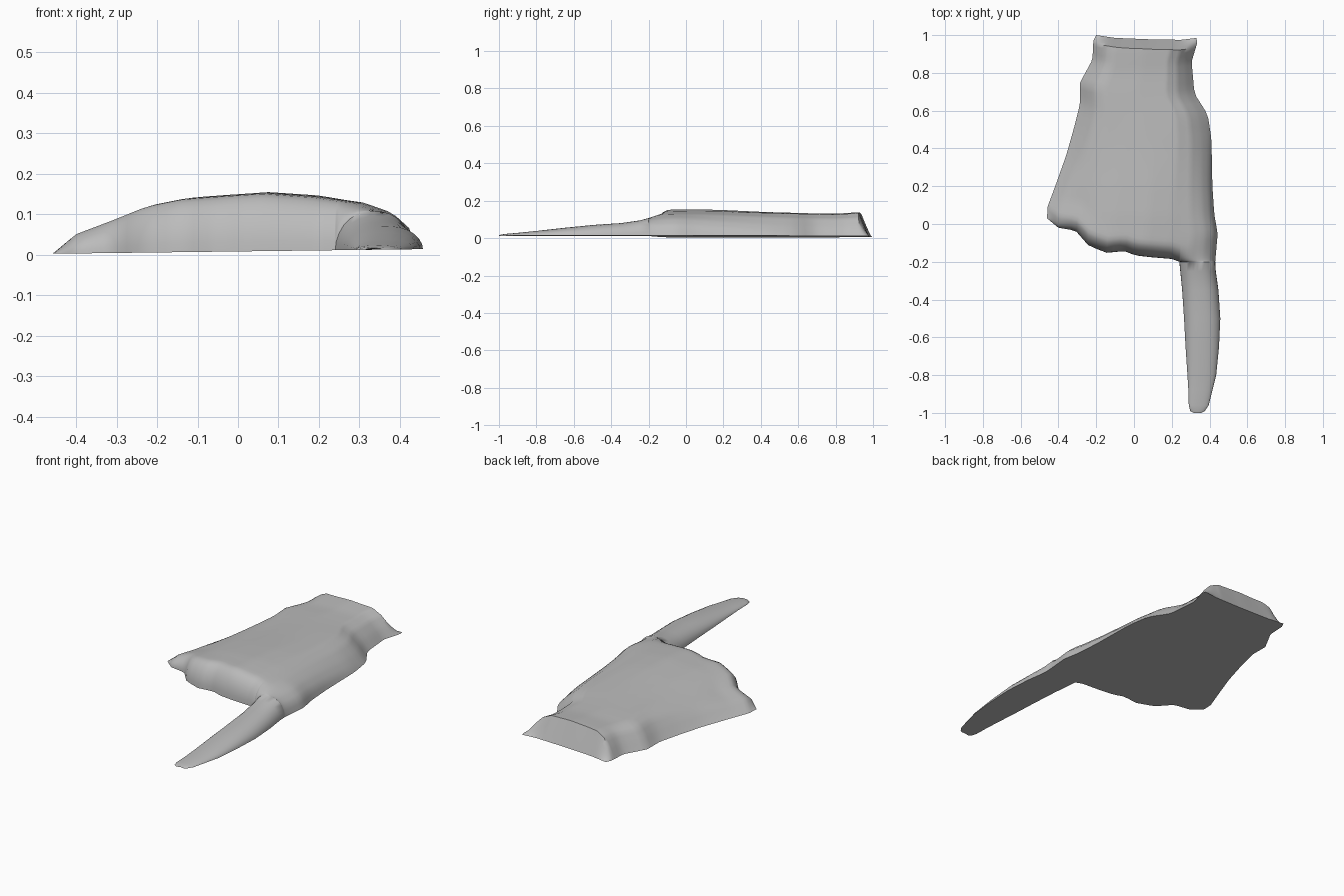
import bpy, bmesh, math

if "Cube" in bpy.data.objects:
    bpy.data.objects.remove(bpy.data.objects["Cube"])

grey = bpy.data.materials.new("plain grey")
grey.diffuse_color = (0.5, 0.5, 0.5, 1)
grey.use_nodes = True
grey.node_tree.nodes["Principled BSDF"].inputs["Base Color"].default_value = grey.diffuse_color


def interp(pts, t):
    """Piecewise linear lookup in a list of (key, value) pairs."""
    if t <= pts[0][0]:
        return pts[0][1]
    for (a, va), (b, vb) in zip(pts, pts[1:]):
        if t <= b:
            return va + (vb - va) * (t - a) / (b - a)
    return pts[-1][1]


def base(x):
    """Slightly tilted flat underside."""
    return 0.002 + 0.0125 * (x + 0.46)


def spaced(n):
    """0..1 samples, denser near both ends."""
    return [0.5 - 0.5 * math.cos(math.pi * i / n) for i in range(n + 1)]


# Outline curves of the back of the hand, and its cross-sections
front = [(-.46, .03), (-.40, -.02), (-.31, -.035), (-.24, -.115), (-.13, -.158), (-.10, -.145),
         (-.03, -.147), (.0, -.165), (.08, -.175), (.2, -.185), (.24, -.2), (.43, -.2)]
back = [(-.2, 1.0), (-.1, .985), (.1, .977), (.25, .975), (.33, .985)]
left = [(.03, -.46), (.09, -.458), (.22, -.41), (.36, -.36), (.5, -.32), (.64, -.285),
        (.75, -.285), (.87, -.22), (.97, -.215), (1.0, -.2)]
right = [(-.2, .43), (-.05, .443), (.05, .425), (.2, .415), (.45, .41), (.58, .39),
         (.69, .32), (.86, .305), (.96, .335), (.985, .33)]
palm_section = [(0, 0), (.065, .33), (.17, .57), (.26, .8), (.36, .92), (.58, 1),
                (.72, .93), (.85, .81), (.93, .63), (.98, .35), (1, 0)]
wrist_section = [(0, 0), (.06, .45), (.12, .8), (.2, .95), (.5, 1), (.75, .95),
                 (.85, .75), (.93, .4), (1, 0)]
height = [(-.2, .135), (-.1, .143), (.05, .146), (.2, .142), (.4, .133), (.6, .126),
          (.8, .122), (.92, .13)]
# Finger stations: y, left x, right x, height
finger_rows = [(-1.0, .315, .355, .004), (-.99, .298, .375, .007), (-.96, .29, .395, .011),
               (-.88, .288, .415, .018), (-.8, .283, .435, .026), (-.65, .273, .45, .043),
               (-.5, .265, .457, .058), (-.35, .255, .447, .068), (-.25, .245, .433, .082)]
KNUCKLE_HEIGHT = .095
U0 = (.24 + .46) / .89      # where the finger leaves the front edge


def along(curve, t):
    k = curve[0][0] + (curve[-1][0] - curve[0][0]) * t
    return k, interp(curve, k)


def patch(u, v):
    """Blend the four outline curves into a surface patch."""
    F, B = along(front, u), along(back, u)
    L, R = along(left, v)[::-1], along(right, v)[::-1]
    c00, c10, c01, c11 = front[0], front[-1], back[0], back[-1]
    return [(1 - v) * F[k] + v * B[k] + (1 - u) * L[k] + u * R[k]
            - (1 - u) * (1 - v) * c00[k] - u * (1 - v) * c10[k]
            - (1 - u) * v * c01[k] - u * v * c11[k] for k in (0, 1)]


def finger_section(t):
    return max(0, 1 - abs(2 * t - 1) ** 2.4) ** 0.55


NP, NF = 32, 14
finger_t = spaced(NF)
us = [u * U0 for u in spaced(NP)] + [U0 + (1 - U0) * t for t in finger_t[1:]]

bm = bmesh.new()


def add_faces(r0, r1):
    for i in range(len(r0) - 1):
        bm.faces.new((r0[i], r0[i + 1], r1[i + 1], r1[i]))


# Hand and wrist
grid = []
for v in spaced(44):
    row = []
    for i, u in enumerate(us):
        x, y = patch(u, v)
        w = min(1, max(0, (v - 0.15) / 0.5))
        s = (1 - w) * interp(palm_section, u) + w * interp(wrist_section, u)
        df = min(1, v * 1.1 / 0.08)
        f = math.sqrt(max(0, 1 - (1 - df) ** 2))
        h = interp(height, y) * s * f * min(1, (1 - v) / 0.045)
        if i > NP:
            h += (1 - f) * KNUCKLE_HEIGHT * finger_section(finger_t[i - NP])
        row.append(bm.verts.new((x, y, base(x) + h)))
    grid.append(row)
for r0, r1 in zip(grid, grid[1:]):
    add_faces(r0, r1)

# Pointing finger, growing out of the front edge
rows = []
for y, l, r, h in finger_rows:
    xs = [l + (r - l) * t for t in finger_t]
    rows.append([bm.verts.new((x, y, base(x) + h * finger_section(t)))
                 for x, t in zip(xs, finger_t)])
rows.append(grid[0][NP:])
for r0, r1 in zip(rows, rows[1:]):
    add_faces(r0, r1)

# Flat underside
rim = (rows[0] + [r[-1] for r in rows[1:]] + [r[-1] for r in grid[1:]]
       + grid[-1][-2::-1] + [r[0] for r in grid[-2::-1]] + grid[0][1:NP + 1]
       + [r[0] for r in rows[-2:0:-1]])
bm.faces.new(rim[::-1])
bm.normal_update()

me = bpy.data.meshes.new("pointing_hand")
bm.to_mesh(me)
bm.free()
me.materials.append(grey)
hand = bpy.data.objects.new("pointing_hand", me)
bpy.context.collection.objects.link(hand)
bpy.context.view_layer.objects.active = hand
hand.select_set(True)
bpy.ops.object.shade_smooth_by_angle(angle=math.radians(50))
